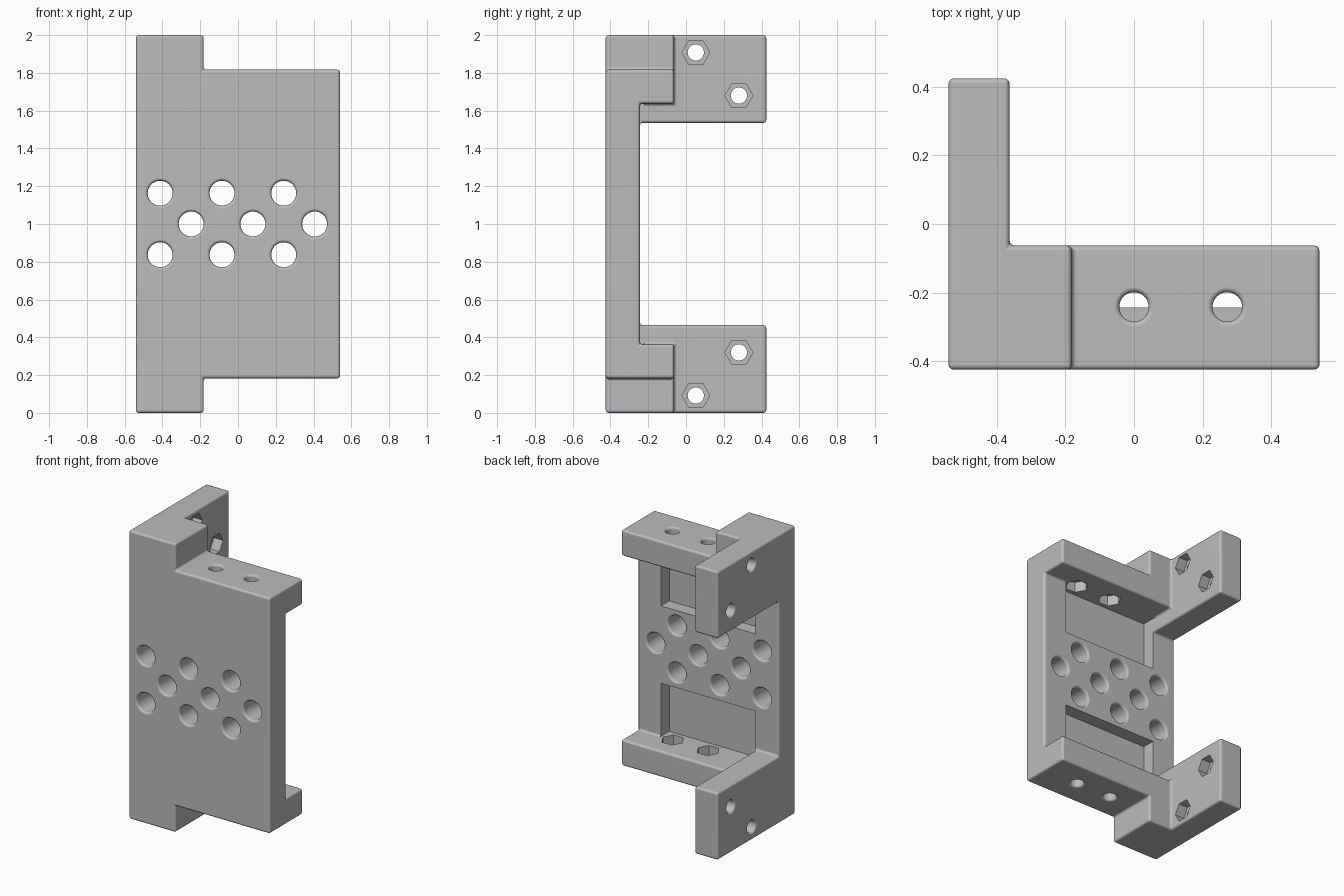
import bpy, bmesh, math
from mathutils import Vector

if "Cube" in bpy.data.objects:
    bpy.data.objects.remove(bpy.data.objects["Cube"], do_unlink=True)

# Key planes of the bracket
X = [-0.541, -0.363, -0.182, 0.541]
Y = [-0.425, -0.244, -0.063, 0.425]
END, FLANGE, ARM = 0.183, 0.363, 0.465
Z = [0, END, FLANGE, ARM, 2 - ARM, 2 - FLANGE, 2 - END, 2]
ROUND = 0.015


def make_object(name, bm):
    bmesh.ops.recalc_face_normals(bm, faces=bm.faces)
    mesh = bpy.data.meshes.new(name)
    bm.to_mesh(mesh)
    bm.free()
    obj = bpy.data.objects.new(name, mesh)
    bpy.context.collection.objects.link(obj)
    return obj


def filled(i, j, k):
    """Whether a cell of the block layout is solid."""
    if not (0 <= i < len(X) - 1 and 0 <= j < len(Y) - 1 and 0 <= k < len(Z) - 1):
        return False
    x, y, z = ((a[n] + a[n + 1]) / 2 for a, n in ((X, i), (Y, j), (Z, k)))
    z = min(z, 2 - z)
    plate = y < Y[1] and z > END
    flange = y < Y[2] and END < z < FLANGE
    corner = x < X[2] and y < Y[2] and z < FLANGE
    arm = x < X[1] and z < ARM
    return plate or flange or corner or arm


# Bracket body: outer skin of the solid cells
bm = bmesh.new()
for i in range(len(X) - 1):
    for j in range(len(Y) - 1):
        for k in range(len(Z) - 1):
            if not filled(i, j, k):
                continue
            for axis in range(3):
                for side in (0, 1):
                    n = [i, j, k]
                    n[axis] += 2 * side - 1
                    if filled(*n):
                        continue
                    ring = []
                    for u, v in ((0, 0), (1, 0), (1, 1), (0, 1)):
                        c = [u, v]
                        c.insert(axis, side)
                        ring.append(bm.verts.new((X[i + c[0]], Y[j + c[1]], Z[k + c[2]])))
                    bm.faces.new(ring)
bmesh.ops.remove_doubles(bm, verts=bm.verts, dist=0.0001)
bmesh.ops.recalc_face_normals(bm, faces=bm.faces)
bmesh.ops.dissolve_limit(bm, angle_limit=0.02, verts=bm.verts, edges=bm.edges)
body = make_object("bracket_body", bm)

bevel = body.modifiers.new("rounded_edges", "BEVEL")
bevel.width = ROUND
bevel.segments = 3
bevel.limit_method = "ANGLE"


def lathe(bm, axis, centre, profile, sides):
    """Closed prism of (position, radius) rings along an axis."""
    rings = []
    for pos, rad in profile:
        ring = []
        for s in range(sides):
            t = math.tau * s / sides
            p = [centre[0] + rad * math.cos(t), centre[1] + rad * math.sin(t)]
            p.insert(axis, pos)
            ring.append(bm.verts.new(p))
        rings.append(ring)
    for a, b in zip(rings, rings[1:]):
        for s in range(sides):
            t = (s + 1) % sides
            bm.faces.new((a[s], a[t], b[t], b[s]))
    bm.faces.new(rings[0])
    bm.faces.new(rings[-1])


def rim(pos, radius, direction):
    """Rounded hole mouth, going inward along direction."""
    pts = [(pos - direction * 0.02, radius + ROUND)]
    for s in range(4):
        t = math.pi / 2 * s / 3
        pts.append((pos + direction * ROUND * (1 - math.cos(t)),
                    radius + ROUND * (1 - math.sin(t))))
    return pts


holes, nuts, pockets = bmesh.new(), bmesh.new(), bmesh.new()

# Staggered holes through the plate
for row, z in enumerate((0.837, 1.0, 1.163)):
    for col in range(3):
        x = -0.412 + 0.327 * col + (0.164 if row == 1 else 0)
        r = 0.066
        lathe(holes, 1, (x, z), rim(Y[0], r, 1) + rim(Y[1], r, -1)[::-1], 40)

for top in (False, True):
    def zed(z):
        return 2 - z if top else z

    d = -1 if top else 1
    # Flange bolt holes with nut recesses on the inside
    for x in (0, 0.272):
        c = (x, -0.242)
        lathe(holes, 2, c, rim(zed(END), 0.043, d) + [(zed(0.42), 0.043)], 32)
        lathe(nuts, 2, c, [(zed(FLANGE - 0.07), 0.074), (zed(0.4), 0.074)], 6)
    # Arm bolt holes with nut recesses on the inside
    for y, z in ((0.052, 0.092), (0.28, 0.32)):
        c = (y, zed(z))
        lathe(holes, 0, c, rim(X[0], 0.043, 1) + [(X[1] + 0.04, 0.043)], 32)
        lathe(nuts, 0, c, [(X[1] - 0.07, 0.074), (X[1] + 0.03, 0.074)], 6)
    # Shallow pockets in the back of the plate
    box = bmesh.ops.create_cube(pockets, size=1)["verts"]
    low, high = FLANGE + 0.001, 0.732
    bmesh.ops.scale(pockets, verts=box, vec=(0.726, 0.115, high - low))
    bmesh.ops.translate(pockets, verts=box,
                        vec=Vector((0, -0.335 + 0.0575, zed((low + high) / 2))))

cutters = [make_object(n, b) for n, b in
           (("pocket_cutter", pockets), ("nut_cutter", nuts), ("hole_cutter", holes))]
for cutter in cutters:
    cutter.hide_render = True
    mod = body.modifiers.new(cutter.name, "BOOLEAN")
    mod.operation = "DIFFERENCE"
    mod.solver = "EXACT"
    mod.object = cutter

# Bake the cuts and drop the cutters
bpy.ops.object.select_all(action="DESELECT")
bpy.context.view_layer.objects.active = body
body.select_set(True)
for mod in list(body.modifiers):
    bpy.ops.object.modifier_apply(modifier=mod.name)
for cutter in cutters:
    bpy.data.objects.remove(cutter, do_unlink=True)

# Plain grey finish
grey = bpy.data.materials.new("plain_grey")
grey.use_nodes = True
colour = (0.5, 0.5, 0.5, 1)
grey.diffuse_color = colour
grey.node_tree.nodes["Principled BSDF"].inputs["Base Color"].default_value = colour
body.data.materials.clear()
body.data.materials.append(grey)

bpy.ops.object.shade_smooth_by_angle(angle=math.radians(40))
weighted = body.modifiers.new("even_shading", "WEIGHTED_NORMAL")
weighted.keep_sharp = True
